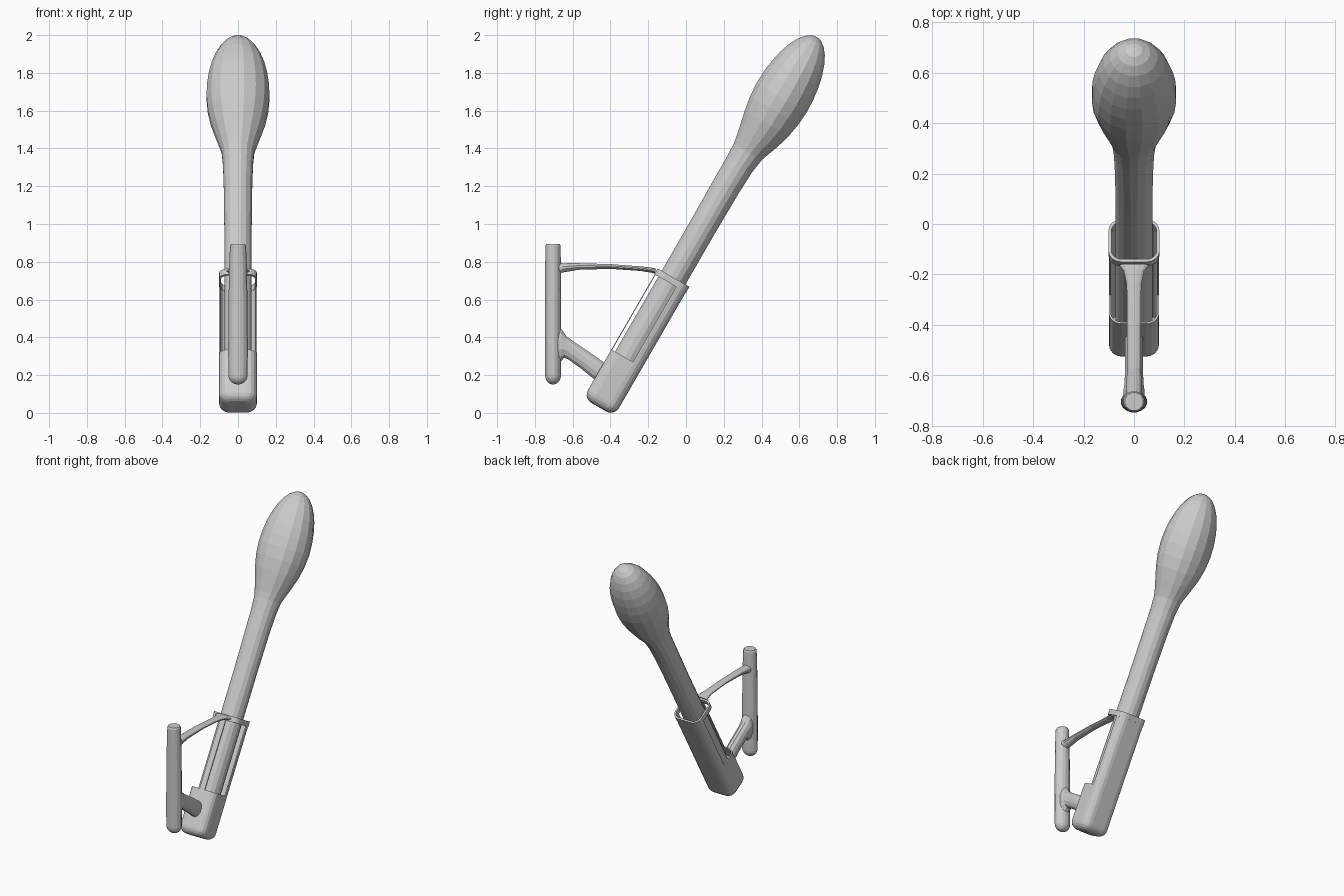
import bpy, bmesh
from math import sin, cos, pi, sqrt
from mathutils import Vector

if "Cube" in bpy.data.objects:
    bpy.data.objects.remove(bpy.data.objects["Cube"])

C, S = sqrt(3) / 2, 0.5      # the brush leans 30 degrees from vertical
N0 = -0.415                  # offset of the leaning axis


def tilt(x, n, s):
    """Point in the leaning frame: x sideways, n across the axis, s along it."""
    return Vector((x, S * s + C * (n + N0), C * s - S * (n + N0)))


def make(name, verts, faces):
    me = bpy.data.meshes.new(name)
    me.from_pydata([tuple(v) for v in verts], [], faces)
    bm = bmesh.new()
    bm.from_mesh(me)
    bmesh.ops.recalc_face_normals(bm, faces=bm.faces)
    bm.to_mesh(me)
    bm.free()
    ob = bpy.data.objects.new(name, me)
    bpy.context.collection.objects.link(ob)
    return ob


def loft(name, rings, caps=True, loop=False, closed=True):
    """Skin a list of equal-length rings."""
    k, m = len(rings[0]), len(rings)
    verts = [p for r in rings for p in r]
    faces = []
    for i in range(m if loop else m - 1):
        a, b = i * k, (i + 1) % m * k
        for j in range(k if closed else k - 1):
            q = (j + 1) % k
            faces.append((a + j, a + q, b + q, b + j))
    if caps:
        faces += [tuple(range(k)), tuple(range((m - 1) * k, m * k))]
    return make(name, verts, faces)


def ellipse(rx, ry, k=16):
    return [(rx * cos(2 * pi * (i + .5) / k), ry * sin(2 * pi * (i + .5) / k)) for i in range(k)]


def rounded(hx, hy, r, k=4):
    """Rounded rectangle outline."""
    pts = []
    for q, (sx, sy) in enumerate(((1, 1), (-1, 1), (-1, -1), (1, -1))):
        for i in range(k + 1):
            t = pi / 2 * (q + i / k)
            pts.append((sx * (hx - r) + r * cos(t), sy * (hy - r) + r * sin(t)))
    return pts


def tilted(outline, s, off=0):
    return [tilt(x, n + off, s) for x, n in outline]


# Brush: straight shaft swelling into an egg-shaped head
rings = [tilted(ellipse(.074, .074), s) for s in (-.15, .3, .6, .9)]
for s, rx, rn, off in ((1.15, .077, .077, .0), (1.28, .081, .08, .003),
                       (1.36, .088, .088, .007), (1.40, .100, .098, .011),
                       (1.46, .120, .116, .016), (1.54, .146, .137, .019),
                       (1.62, .163, .151, .019)):
    rings.append(tilted(ellipse(rx, rn), s, off))
for i in range(8):
    t = pi / 2 * i / 8
    rings.append(tilted(ellipse(.170 * cos(t), .157 * cos(t)), 1.70 + .37 * sin(t), .019))
rings.append(tilted(ellipse(.008, .008), 2.069, .019))
loft("brush", rings)

# Cup: rounded-square beaker with a rounded base
HX, HN, R = .1, .095, .05
BASE, RIM, TOP = -.205, .093, .587
rings = []
for i in range(6):
    t = pi / 2 * i / 5
    d = .05 * (1 - sin(t))
    rings.append(tilted(rounded(HX - d, HN - d, R - d * .6), BASE + .05 * (1 - cos(t))))
inner = rounded(HX - .008, HN - .008, R - .008)
rings += [tilted(rounded(HX, HN, R), RIM), tilted(inner, RIM), tilted(inner, BASE + .05)]
loft("cup", rings)

# Back shell: U-shaped guard rising from the cup to the collar
outer_u = [p for p in rounded(HX, HN, R) if p[1] > 0]
outer_u = [(HX, .037)] + outer_u + [(-HX, .037)]
inner_u = [p for p in rounded(HX - .008, HN - .008, R - .008) if p[1] > 0]
inner_u = [(HX - .008, .037)] + inner_u + [(-HX + .008, .037)]
section = outer_u + inner_u[::-1]
k = len(section)
half = k // 2
shell_faces = []
for j in range(k):
    q = (j + 1) % k
    shell_faces.append((j, q, k + q, k + j))
for j in range(half - 1):    # end strips
    a, b = j, k - 1 - j
    shell_faces += [(a, a + 1, b - 1, b), (k + a, k + a + 1, k + b - 1, k + b)]
make("back_shell", tilted(section, RIM - .005) + tilted(section, TOP - .01), shell_faces)

# Collar: closed band at the top of the holder
out, inn = rounded(HX + .001, HN + .002, R), rounded(HX - .01, HN - .01, R - .01)
loft("collar", [tilted(out, TOP - .035), tilted(out, TOP), tilted(inn, TOP),
                tilted(inn, TOP - .035)], caps=False, loop=True)

# Front strip: thin rib joining the cup rim to the collar
strip = [(.02, -HN), (-.02, -HN), (-.02, -HN + .005), (.02, -HN + .005)]
loft("front_strip", [tilted(strip, RIM - .01), tilted(strip, TOP - .02)])

# Wall bar: upright rod with a rounded foot and a nearly flat top
rings = []
for i in range(6):
    t = pi / 2 * (i + .4) / 5.4
    rings.append((.052 * sin(t), .043 * sin(t), .15 + .05 * (1 - cos(t))))
rings += [(.053, .043, .35), (.051, .043, .60), (.047, .042, .80),
          (.043, .041, .885), (.037, .036, .895)]
loft("wall_bar", [[Vector((x, y - .704, z)) for x, y in ellipse(rx, ry)] for rx, ry, z in rings])


def arm(name, stations):
    """Arm through (y, z upper), (y, z lower), half width stations."""
    rings = []
    for yu, zu, yl, zl, w in stations:
        mid, up = Vector((0, (yu + yl) / 2, (zu + zl) / 2)), Vector((0, (yu - yl) / 2, (zu - zl) / 2))
        rings.append([mid + Vector((x, 0, 0)) + up * v for x, v in ellipse(w, 1, 12)])
    return loft(name, rings)


# Lower arm: flares into the wall bar and runs down to the cup
arm("lower_arm", [(-.69, .48, -.69, .24, .044), (-.658, .445, -.658, .275, .043),
                  (-.635, .41, -.645, .29, .04), (-.60, .383, -.625, .282, .038),
                  (-.52, .330, -.56, .236, .037), (-.40, .245, -.46, .155, .038)])

# Upper arm: slim stay from the wall bar to the collar
arm("upper_arm", [(-.69, .796, -.69, .735, .034), (-.655, .793, -.655, .742, .031),
                  (-.57, .793, -.57, .757, .029), (-.40, .788, -.40, .762, .028),
                  (-.24, .776, -.24, .751, .030), (-.185, .770, -.185, .742, .042),
                  (-.158, .765, -.165, .737, .062)])
